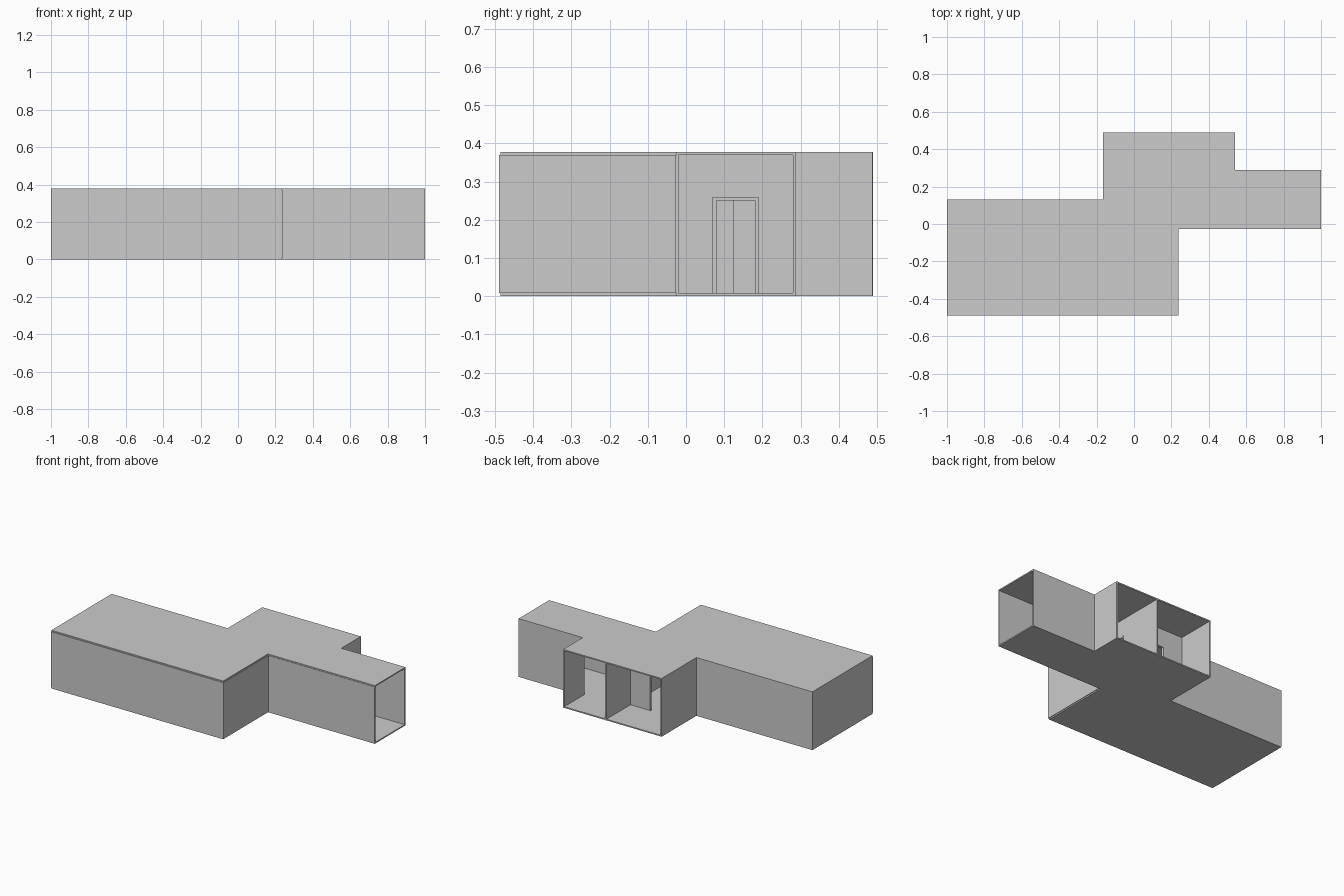
import bpy, bmesh

if "Cube" in bpy.data.objects:
    bpy.data.objects.remove(bpy.data.objects["Cube"])

H = 0.378      # total height
S = 0.008      # slab thickness
T = 0.008      # wall thickness
DOOR_H = 0.25  # door opening height
TRIM = 0.01    # door trim width

# Stepped floor plan
PLAN = [(-1, -0.485), (0.233, -0.485), (0.233, -0.025), (1, -0.025), (1, 0.288),
        (0.54, 0.288), (0.54, 0.488), (-0.167, 0.488), (-0.167, 0.132), (-1, 0.132)]


def obj_from_bmesh(name, bm):
    bmesh.ops.recalc_face_normals(bm, faces=bm.faces)
    mesh = bpy.data.meshes.new(name)
    bm.to_mesh(mesh)
    bm.free()
    ob = bpy.data.objects.new(name, mesh)
    bpy.context.collection.objects.link(ob)
    return ob


def slab(name, z0):
    bm = bmesh.new()
    face = bm.faces.new([bm.verts.new((x, y, z0)) for x, y in PLAN])
    geom = bmesh.ops.extrude_face_region(bm, geom=[face])["geom"]
    top = [v for v in geom if isinstance(v, bmesh.types.BMVert)]
    bmesh.ops.translate(bm, verts=top, vec=(0, 0, S))
    return obj_from_bmesh(name, bm)


def add_box(bm, lo, hi):
    verts = bmesh.ops.create_cube(bm, size=1)["verts"]
    for v in verts:
        v.co = [(a + b) / 2 + c * (b - a) for a, b, c in zip(lo, hi, v.co)]


def box(name, lo, hi):
    bm = bmesh.new()
    add_box(bm, lo, hi)
    return obj_from_bmesh(name, bm)


def place(axis, pos, half, a, b, z0, z1):
    """Box corners for a piece running a..b along axis, centred across at pos."""
    if axis == 'x':
        return (a, pos - half, z0), (b, pos + half, z1)
    return (pos - half, a, z0), (pos + half, b, z1)


def door_wall(name, axis, pos, a, b, d0, d1):
    # Wall with a doorway, made from two sides and a lintel
    z0, z1, h = S, H - S, T / 2
    bm = bmesh.new()
    for s, e, zlo in ((a, d0, z0), (d1, b, z0), (d0, d1, DOOR_H)):
        add_box(bm, *place(axis, pos, h, s, e, zlo, z1))
    obj_from_bmesh(name, bm)
    # Raised trim around the doorway
    h = T / 2 + 0.004
    bm = bmesh.new()
    top = DOOR_H + TRIM
    for s, e, zlo, zhi in ((d0 - TRIM, d0, z0, top), (d1, d1 + TRIM, z0, top),
                           (d0, d1, DOOR_H, top)):
        add_box(bm, *place(axis, pos, h, s, e, zlo, zhi))
    obj_from_bmesh(name + "_door_frame", bm)


slab("floor", 0)
slab("ceiling", H - S)

# Outer walls; the east end and the north side stay open
w0, w1, h = S, H - S, T / 2
WALLS = [
    ("south_wall", 'x', -0.485, -1, 0.233 + h),
    ("west_wall", 'y', -1 + h, -0.485, 0.132),
    ("hall_north_wall", 'x', 0.132 - h, -1, -0.167),
    ("hall_east_wall", 'y', 0.233, -0.485, -0.025),
    ("corridor_south_wall", 'x', -0.024, 0.233, 1),
    ("corridor_north_wall", 'x', 0.284, 0.54 - T, 1),
    ("north_room_east_wall", 'y', 0.54 - h, 0.288, 0.488),
    ("north_room_west_wall", 'y', -0.167 + h, 0.132 - T, 0.49),
]
for name, axis, pos, a, b in WALLS:
    box(name, *place(axis, pos, h, a, b, w0, w1))

# Inner partitions with doorways
box("room_divider", *place('y', 0.233, h, 0.284, 0.49, 0, H))
door_wall("corridor_partition", 'y', 0.233, -0.025, 0.284, 0.08, 0.18)
door_wall("north_room_partition", 'x', 0.238, -0.167, 0.233, -0.015, 0.085)
